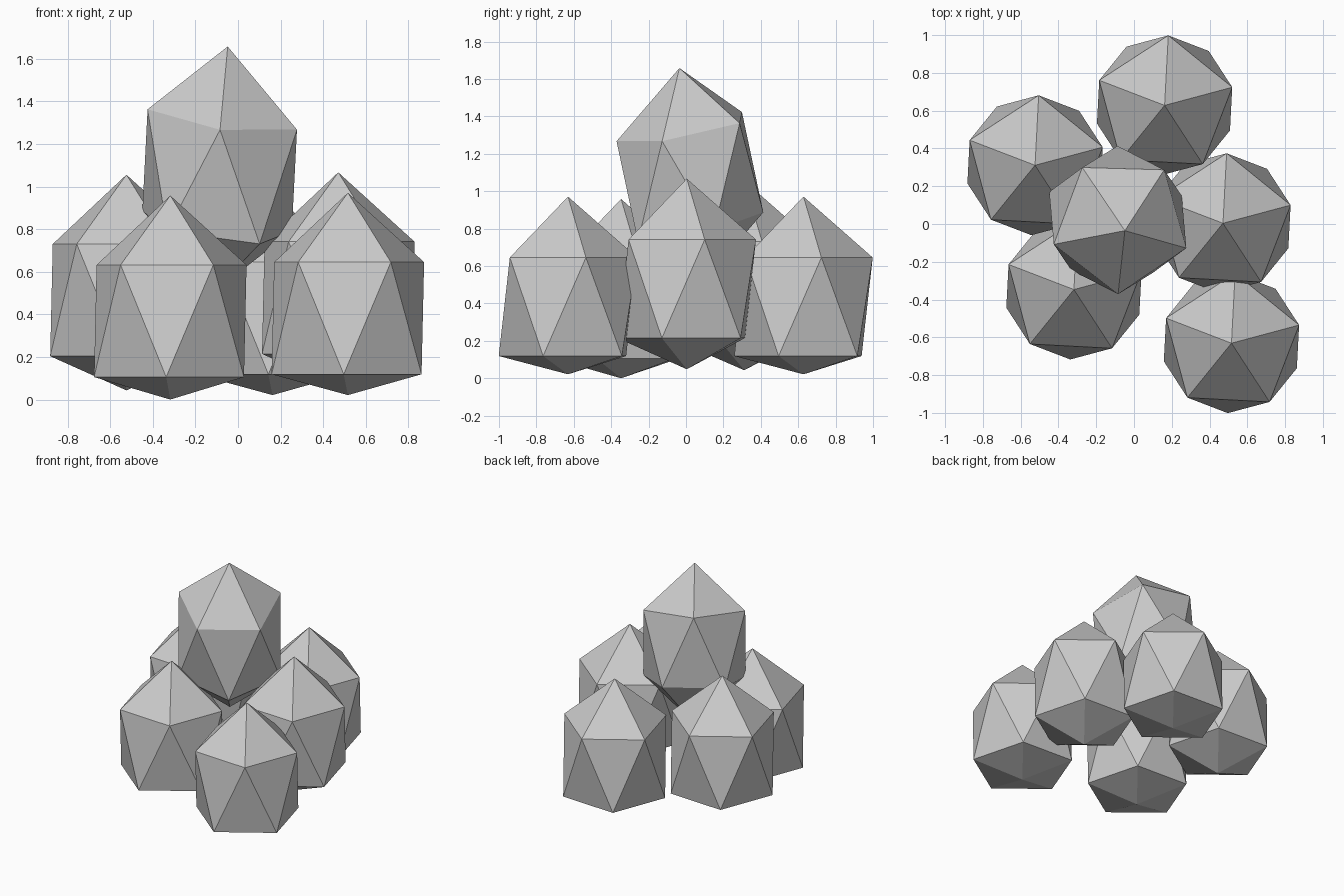
import bpy, bmesh
from math import radians
from mathutils import Matrix, Vector

if "Cube" in bpy.data.objects:
    bpy.data.objects.remove(bpy.data.objects["Cube"])

WIDTH, HEIGHT = 0.4145, 0.589   # half width and half height of each egg


def egg(name, centre, spin, bottom=None, tilt=0, axis=(1, 0, 0)):
    """Tall 20-sided egg; bottom sets the height of a flattened lowest point."""
    bm = bmesh.new()
    bmesh.ops.create_icosphere(bm, subdivisions=1, radius=1)
    # Tilt comes before the stretch, so the tall shape leans slightly sheared
    shape = (Matrix.Translation((0, 0, centre[2]))
             @ Matrix.Diagonal((WIDTH, WIDTH, HEIGHT, 1))
             @ Matrix.Rotation(radians(tilt), 4, Vector(axis))
             @ Matrix.Rotation(radians(spin), 4, 'Z'))
    bm.transform(shape)
    if bottom is not None:
        min(bm.verts, key=lambda v: v.co.z).co.z = bottom
    mesh = bpy.data.meshes.new(name)
    bm.to_mesh(mesh)
    bm.free()
    obj = bpy.data.objects.new(name, mesh)
    obj.location = (centre[0], centre[1], 0)
    bpy.context.collection.objects.link(obj)
    return obj


# Lower pile: upright eggs with flattened undersides
egg("front_left_egg", (-0.318, -0.347, 0.369), 15, 0.0)
egg("front_right_egg", (0.516, -0.631, 0.382), 15, 0.021)
egg("back_egg", (0.162, 0.628, 0.382), 15, 0.021)
egg("right_egg", (0.471, 0.004, 0.478), 15, 0.048)
egg("back_left_egg", (-0.524, 0.311, 0.467), 15, 0.043)

# Leaning egg on top of the pile
egg("top_egg", (-0.086, 0.021, 1.077), 52, tilt=9.4, axis=(0.831, 0.556, 0))
